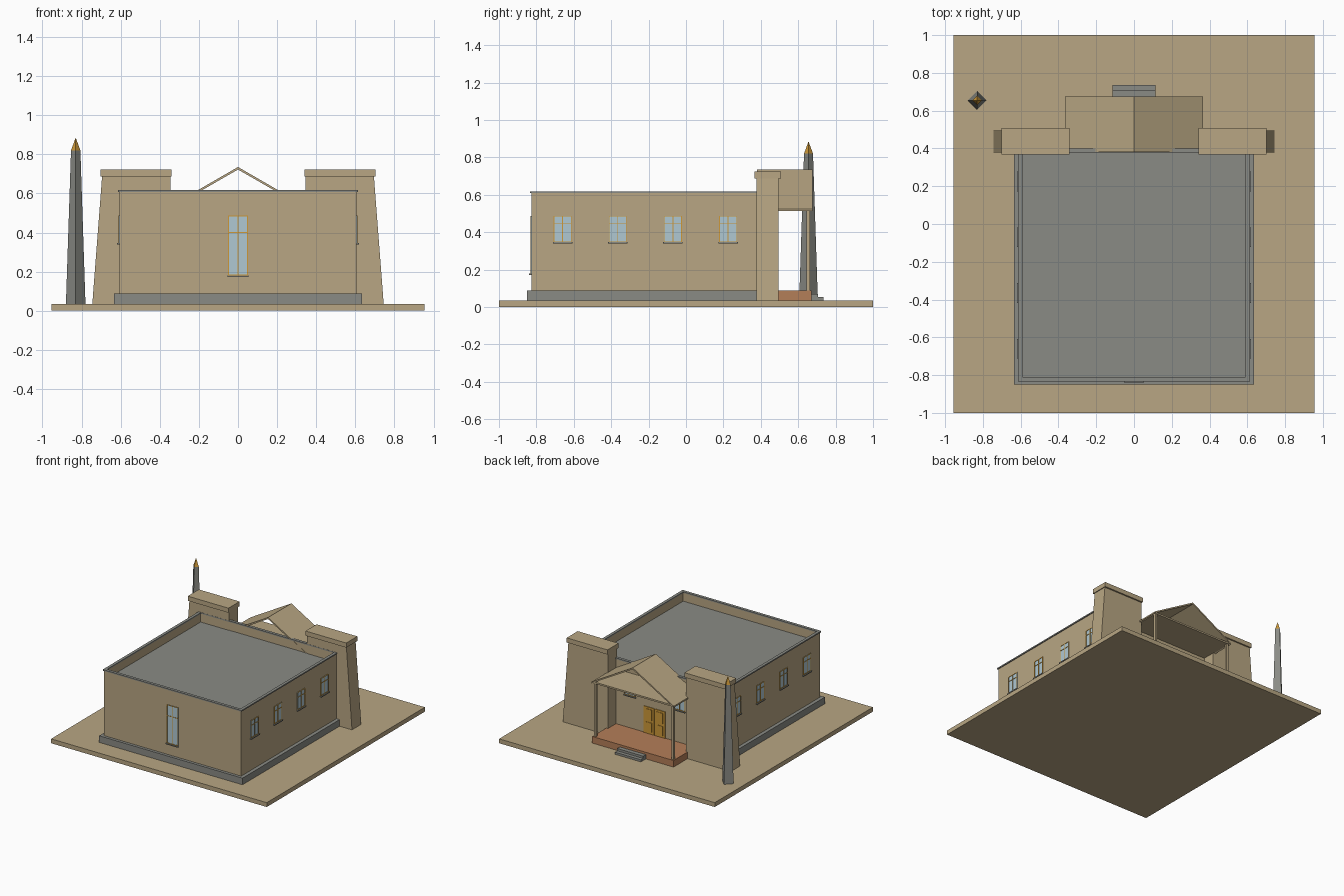
import bpy, bmesh, math
from mathutils import Vector

if "Cube" in bpy.data.objects:
    bpy.data.objects.remove(bpy.data.objects["Cube"])


def material(name, r, g, b):
    lin = lambda c: ((c / 255 + 0.055) / 1.055) ** 2.4
    m = bpy.data.materials.new(name)
    m.diffuse_color = (lin(r), lin(g), lin(b), 1)
    m.use_nodes = True
    m.node_tree.nodes["Principled BSDF"].inputs["Base Color"].default_value = m.diffuse_color
    return m


SAND = material("sandstone", 184, 166, 131)
GREY = material("grey stone", 138, 139, 133)
TERRA = material("terracotta", 180, 126, 88)
GOLD = material("golden wood", 205, 152, 56)
GLASS = material("pale glass", 176, 200, 210)


def finish(name, bm, *mats):
    bmesh.ops.recalc_face_normals(bm, faces=bm.faces)
    me = bpy.data.meshes.new(name)
    bm.to_mesh(me)
    bm.free()
    for m in mats:
        me.materials.append(m)
    ob = bpy.data.objects.new(name, me)
    bpy.context.collection.objects.link(ob)
    return ob


def add_box(bm, lo, hi, mat=0):
    geo = bmesh.ops.create_cube(bm, size=1)["verts"]
    for v in geo:
        v.co = Vector([(a + b) / 2 + c * (b - a) for a, b, c in zip(lo, hi, v.co)])
    for f in {f for v in geo for f in v.link_faces}:
        f.material_index = mat


def box(name, lo, hi, mat):
    bm = bmesh.new()
    add_box(bm, lo, hi)
    return finish(name, bm, mat)


def prism(name, profile, y0, y1, mat):
    """Extrude an x-z outline along y."""
    bm = bmesh.new()
    face = bm.faces.new([bm.verts.new((x, y0, z)) for x, z in profile])
    ext = bmesh.ops.extrude_face_region(bm, geom=[face])["geom"]
    bmesh.ops.translate(bm, vec=(0, y1 - y0, 0),
                        verts=[v for v in ext if isinstance(v, bmesh.types.BMVert)])
    return finish(name, bm, mat)


def place_on_wall(ob, x, y, degrees):
    """Local parts face -y; turn them to the wall they belong to."""
    ob.location = (x, y, 0)
    ob.rotation_euler = (0, 0, math.radians(degrees))


def window(name, x, y, degrees, w, z0, z1, bar_z):
    bm = bmesh.new()
    t = 0.004
    add_box(bm, (-w, -0.002, z0), (w, 0.002, z1), 0)
    for u in (-w, -t / 2, w - t):                       # upright bars
        add_box(bm, (u, -0.005, z0), (u + t, 0.002, z1), 1)
    for z in (z0, bar_z, z1 - t):                       # cross bars
        add_box(bm, (-w, -0.005, z), (w, -0.001, z + t), 1)
    add_box(bm, (-w - 0.004, -0.012, z0 - 0.008), (w + 0.004, 0.002, z0), 2)
    place_on_wall(finish(name, bm, GLASS, GOLD, GREY), x, y, degrees)


# Ground slab and plinth
box("ground_slab", (-0.955, -1, 0), (0.955, 1, 0.035), SAND)
box("plinth", (-0.635, -0.85, 0.035), (0.635, 0.39, 0.088), GREY)

# Hall with a sunken flat roof behind the parapet
X, Y0, Y1, TOP = 0.607, -0.827, 0.393, 0.61
bm = bmesh.new()
add_box(bm, (-X, Y0, 0.088), (X, Y1, TOP))
bm.normal_update()
roof = max(bm.faces, key=lambda f: f.calc_center_median().z)
bmesh.ops.inset_region(bm, faces=[roof], thickness=0.016)
ext = bmesh.ops.extrude_face_region(bm, geom=[roof])["geom"]
bmesh.ops.translate(bm, vec=(0, 0, -0.07),
                    verts=[v for v in ext if isinstance(v, bmesh.types.BMVert)])
if roof.is_valid:
    bm.faces.remove(roof)
for f in ext:
    if isinstance(f, bmesh.types.BMFace):
        f.material_index = 1
finish("hall", bm, SAND, GREY)

# Thin coping on the parapet
bm = bmesh.new()
o, i, z = 0.007, 0.016, (0.608, 0.618)
for s in (-1, 1):
    xs = sorted((s * (X + o), s * (X - i)))
    add_box(bm, (xs[0], Y0 - o, z[0]), (xs[1], Y1 + o, z[1]))
add_box(bm, (-X + i, Y0 - o, z[0]), (X - i, Y0 + i, z[1]))
add_box(bm, (-X + i, Y1 - i, z[0]), (X - i, Y1 + o, z[1]))
finish("coping", bm, GREY)

# Windows: one tall at the front, four on each side, two at the back
window("front_window", 0, Y0, 0, 0.05, 0.18, 0.487, 0.398)
for k in range(4):
    y = -0.66 + 0.295 * k
    window("right_window", X, y, 90, 0.048, 0.347, 0.487, 0.445)
    window("left_window", -X, y, -90, 0.048, 0.347, 0.487, 0.445)
for s in (-1, 1):
    window("back_window", s * 0.22, Y1, 180, 0.048, 0.347, 0.487, 0.445)

# Double door with raised panels
bm = bmesh.new()
for s in (-1, 1):
    a, b = sorted((s * 0.002, s * 0.095))
    add_box(bm, (a, -0.006, 0.088), (b, 0.002, 0.3))
    for z0, z1 in ((0.105, 0.18), (0.2, 0.285)):
        add_box(bm, (a + 0.02, -0.01, z0), (b - 0.02, -0.004, z1))
place_on_wall(finish("double_door", bm, GOLD), 0, Y1, 180)

# Battered pylons with caps
for s in (-1, 1):
    prism("pylon", [(s * x, z) for x, z in
                    ((0.345, 0.035), (0.745, 0.035), (0.695, 0.688), (0.345, 0.688))],
          0.378, 0.495, SAND)
    a, b = sorted((s * 0.341, s * 0.702))
    box("pylon_cap", (a, 0.367, 0.686), (b, 0.507, 0.723), SAND)

# Porch: floor, steps, posts, ceiling and open gable roof
box("porch_floor", (-0.36, 0.39, 0.035), (0.36, 0.672, 0.088), TERRA)
box("upper_step", (-0.115, 0.672, 0.035), (0.115, 0.706, 0.07), GREY)
box("lower_step", (-0.115, 0.706, 0.035), (0.115, 0.735, 0.052), GREY)
for s in (-1, 1):
    box("porch_post", (s * 0.343 - 0.009, 0.645, 0.088),
        (s * 0.343 + 0.009, 0.663, 0.515), SAND)
box("porch_ceiling", (-0.352, 0.385, 0.514), (0.352, 0.668, 0.527), SAND)
prism("porch_roof", [(-0.364, 0.525), (0, 0.735), (0.364, 0.525),
                     (0.364, 0.513), (0, 0.722), (-0.364, 0.513)],
      0.38, 0.675, SAND)

# Obelisk turned on its corner, with a golden tip
bm = bmesh.new()
rings = []
for r, z in ((0.05, 0.035), (0.024, 0.82)):
    rings.append([bm.verts.new((r * math.cos(k * math.pi / 2),
                                r * math.sin(k * math.pi / 2), z)) for k in range(4)])
tip = bm.verts.new((0, 0, 0.885))
bm.faces.new(rings[0])
for k in range(4):
    n = (k + 1) % 4
    bm.faces.new((rings[0][k], rings[0][n], rings[1][n], rings[1][k]))
    bm.faces.new((rings[1][k], rings[1][n], tip)).material_index = 1
finish("obelisk", bm, GREY, GOLD).location = (-0.83, 0.655, 0)
